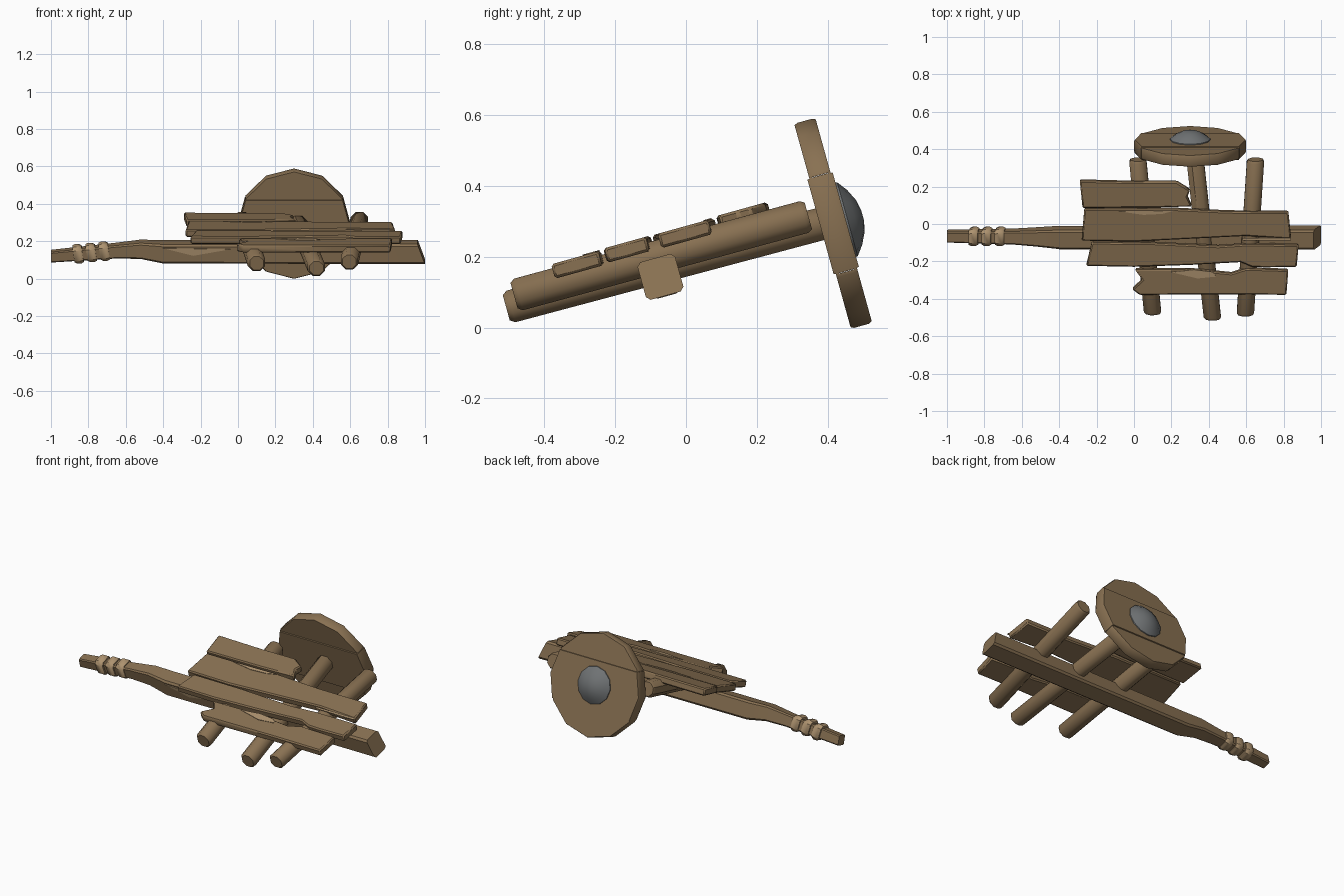
import bpy, bmesh, math
from mathutils import Vector, Matrix

if "Cube" in bpy.data.objects:
    bpy.data.objects.remove(bpy.data.objects["Cube"])

TILT = math.radians(15.5)
N = Vector((0, -math.sin(TILT), math.cos(TILT)))   # up out of the cart bed
V = Vector((0, math.cos(TILT), math.sin(TILT)))    # across the bed, towards the wheel


def material(name, rgb):
    m = bpy.data.materials.new(name)
    m.diffuse_color = (*rgb, 1)
    m.use_nodes = True
    m.node_tree.nodes["Principled BSDF"].inputs["Base Color"].default_value = m.diffuse_color
    return m


wood = material("weathered_wood", (0.25, 0.165, 0.085))
pale = material("pale_split_wood", (0.42, 0.29, 0.16))
iron = material("grey_iron", (0.16, 0.17, 0.175))


def finish(name, bm, mat, bevel=0.0):
    bmesh.ops.recalc_face_normals(bm, faces=bm.faces)
    me = bpy.data.meshes.new(name)
    bm.to_mesh(me)
    bm.free()
    ob = bpy.data.objects.new(name, me)
    bpy.context.collection.objects.link(ob)
    me.materials.append(mat)
    if bevel:
        b = ob.modifiers.new("worn_edges", 'BEVEL')
        b.width, b.segments = bevel, 1
    bpy.ops.object.select_all(action='DESELECT')
    ob.select_set(True)
    bpy.context.view_layer.objects.active = ob
    bpy.ops.object.shade_smooth_by_angle(angle=math.radians(40))
    return ob


def loft(name, rings, mat, bevel=0.0):
    """Skin a list of equal-length point rings and cap both ends."""
    bm = bmesh.new()
    vs = [[bm.verts.new(p) for p in r] for r in rings]
    n = len(vs[0])
    for a, b in zip(vs, vs[1:]):
        for i in range(n):
            bm.faces.new((a[i], a[(i + 1) % n], b[(i + 1) % n], b[i]))
    bm.faces.new(vs[0])
    bm.faces.new(vs[-1])
    return finish(name, bm, mat, bevel)


def plate(name, outline, yc, zc, thick, mat, lift=0.0, bevel=0.0):
    """Slab lying in the tilted bed, outline given as seen from above."""
    base = [Vector((x, y, zc + (y - yc) * math.tan(TILT))) for x, y in outline]
    return loft(name, [[p + N * (lift + s * thick / 2) for p in base] for s in (-1, 1)], mat, bevel)


def pole_ring(x, y, z, h, slant=0.0, c=0.8):
    """Square section with cut corners, leaning with the bed."""
    pts = []
    for a, b in ((1, c), (c, 1), (-c, 1), (-1, c), (-1, -c), (-c, -1), (c, -1), (1, -c)):
        pts.append(Vector((x - slant * b, y, z)) + V * a * h + N * b * h)
    return pts


# Long draught pole, tapering to the handle
loft("main_pole", [pole_ring(*s) for s in (
    (-1.0, -0.065, 0.12, 0.029), (-0.65, -0.067, 0.15, 0.036), (-0.52, -0.069, 0.157, 0.044),
    (-0.4, -0.072, 0.143, 0.053), (0.98, -0.072, 0.143, 0.055, 0.02))], wood)

# Rope bindings on the handle
for i, x in enumerate((-0.855, -0.785, -0.715)):
    z = 0.133 + 0.007 * i
    loft(f"handle_binding_{i + 1}",
         [pole_ring(x + d, -0.066, z, h, 0.006, 0.6)
          for d, h in ((-0.025, 0.04), (-0.012, 0.046), (0.012, 0.046), (0.025, 0.04))], pale)

# Round cross bars; the middle one is the axle
bars = {
    "rear_crossbar": ((0.10, -0.478, 0.082), (0.02, 0.345, 0.315)),
    "axle": ((0.42, -0.507, 0.056), (0.32, 0.41, 0.300)),
    "front_crossbar": ((0.595, -0.485, 0.09), (0.65, 0.345, 0.315)),
}
for name, (a, b) in bars.items():
    rings = []
    a, b = Vector(a), Vector(b)
    for t, r in ((0, 0.04), (0.015, 0.05), (0.985, 0.05), (1, 0.042)):
        c = a.lerp(b, t)
        rings.append([c + Vector((1, 0, 0)) * r * math.cos(k * math.pi / 4 + 0.39)
                      + N * r * math.sin(k * math.pi / 4 + 0.39) for k in range(8)])
    loft(name, rings, wood)

# Broken deck planks: outline, centre y, centre z
planks = [
    ([(0.03, -0.375), (-0.01, -0.345), (0.045, -0.295), (0.005, -0.24), (0.3, -0.238), (0.52, -0.26),
      (0.6, -0.235), (0.825, -0.242), (0.815, -0.375), (0.5, -0.372)], -0.31, 0.176),
    ([(-0.255, -0.22), (-0.225, -0.095), (0.1, -0.098), (0.45, -0.115), (0.6, -0.105), (0.88, -0.108),
      (0.87, -0.225), (0.7, -0.228), (0.63, -0.225), (0.57, -0.2), (0.3, -0.215), (0, -0.225)], -0.165, 0.22),
    ([(-0.28, -0.085), (-0.265, 0.085), (0.2, 0.085), (0.5, 0.07), (0.825, 0.068),
      (0.84, -0.075), (0.6, -0.06), (0.3, -0.075), (0, -0.09)], -0.01, 0.262),
    ([(-0.275, 0.09), (-0.29, 0.235), (0.0, 0.228), (0.23, 0.228), (0.3, 0.185), (0.285, 0.15),
      (0.31, 0.098), (0.1, 0.092)], 0.155, 0.312),
]
T = 0.042
for i, (outline, yc, zc) in enumerate(planks):
    plate(f"deck_plank_{i + 1}", outline, yc, zc, T, wood, bevel=0.007)

# Fresh splits on the deck and pole
chips = [
    (0, [(0.2, -0.252), (0.32, -0.238), (0.42, -0.25), (0.44, -0.275), (0.34, -0.285)]),
    (2, [(-0.08, 0.074), (0.22, 0.078), (0.15, 0.06), (0.05, 0.055)]),
]
for i, (p, outline) in enumerate(chips):
    _, yc, zc = planks[p]
    plate(f"deck_split_{i + 1}", outline, yc, zc, 0.005, pale, lift=T / 2)
pc = Vector((0, -0.072, 0.143))
split = [(-0.4, 0.036), (-0.24, -0.006), (-0.04, 0.03)]
loft("pole_split", [[pc + Vector((x, 0, 0)) + N * w - V * d for x, w in split]
                    for d in (0.05, 0.0575)], pale)
pc = Vector((0, -0.08, 0.245))
loft("plank_edge_split", [[pc + Vector((x, 0, 0)) + N * w - V * d for x, w in
                           ((0.58, 0.018), (0.84, 0.016), (0.76, 0.005))]
                          for d in (-0.01, 0.003)], pale)

# Solid twelve-sided wheel made of three boards
WC = Vector((0.30, 0.415, 0.294))


def wheel_point(u, w, d):
    return WC + Vector((u, 0, 0)) + N * w + V * d


cap = [(-0.261, 0.141), (-0.26, 0.15), (-0.15, 0.26), (0, 0.3), (0.15, 0.26), (0.26, 0.15), (0.261, 0.141)]
mid = [(-0.263, 0.14), (0.263, 0.14), (0.3, 0), (0.263, -0.14), (-0.263, -0.14), (-0.3, 0)]
boards = (("wheel_top_board", cap, 0.031), ("wheel_middle_board", mid, 0.037),
          ("wheel_bottom_board", [(u, -w) for u, w in cap], 0.031))
for name, outline, half in boards:
    loft(name, [[wheel_point(u * s, w * s, d) for u, w in outline] for d, s in
                ((-half, 0.985), (-half * 0.7, 1), (half * 0.7, 1), (half, 0.985))], wood)

# Domed iron hub on the outer face
loft("wheel_hub", [[wheel_point(r * math.cos(k * math.pi / 6), r * math.sin(k * math.pi / 6), d)
                    for k in range(12)]
                   for r, d in ((0.11, 0.03), (0.108, 0.042), (0.08, 0.063), (0.045, 0.08), (0.015, 0.086))], iron)
